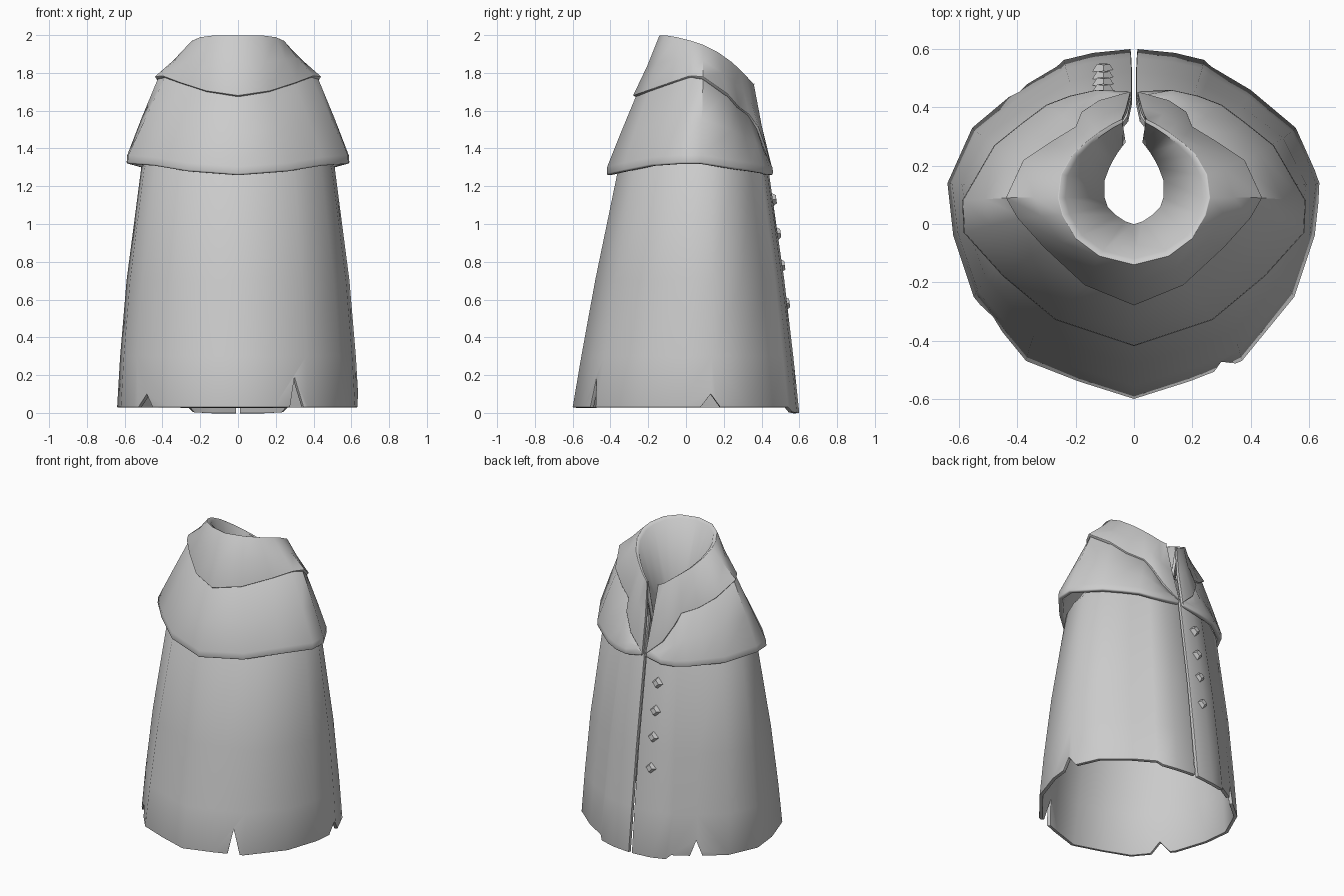
import bpy, bmesh, math
from mathutils import Vector, Matrix

cube = bpy.data.objects.get("Cube")
if cube:
    bpy.data.objects.remove(cube)

cloth = bpy.data.materials.new("grey cloth")
cloth.use_nodes = True
cloth.diffuse_color = (0.6, 0.6, 0.6, 1)
cloth.node_tree.nodes["Principled BSDF"].inputs["Base Color"].default_value = (0.6, 0.6, 0.6, 1)


def finish(bm, name):
    mesh = bpy.data.meshes.new(name)
    bm.to_mesh(mesh)
    bm.free()
    mesh.materials.append(cloth)
    obj = bpy.data.objects.new(name, mesh)
    bpy.context.collection.objects.link(obj)
    return obj


def apply_modifier(obj, kind, **settings):
    mod = obj.modifiers.new(kind.lower(), kind)
    for key, value in settings.items():
        setattr(mod, key, value)
    bpy.ops.object.select_all(action='DESELECT')
    obj.select_set(True)
    bpy.context.view_layer.objects.active = obj
    bpy.ops.object.modifier_apply(modifier=mod.name)


def soften(obj, width):
    """Round the cut edges of the cloth and shade it smooth."""
    apply_modifier(obj, 'BEVEL', width=width, segments=2, limit_method='ANGLE',
                   angle_limit=math.radians(65))
    bpy.ops.object.shade_smooth_by_angle(angle=math.radians(50))


def loft(rows, name, thickness):
    """Skin a sheet through rows of points, then give it thickness."""
    bm = bmesh.new()
    grid = [[bm.verts.new(p) for p in row] for row in rows]
    for low, high in zip(grid, grid[1:]):
        for i in range(len(low) - 1):
            bm.faces.new((low[i], low[i + 1], high[i + 1], high[i]))
    obj = finish(bm, name)
    apply_modifier(obj, 'SOLIDIFY', thickness=thickness, offset=-1)
    return obj


def full(half):
    """Mirror a half ring that starts on the centre line."""
    half = [Vector(p) for p in half]
    return [Vector((-p.x, p.y, p.z)) for p in reversed(half[1:])] + half


def blend(a, b, t, bulge, lift=0):
    """Ring between two rings, swollen about the neck axis."""
    out = []
    for p, q in zip(a, b):
        v = Vector(p).lerp(Vector(q), t)
        out.append((v.x * bulge, 0.1 + (v.y - 0.1) * bulge, v.z + lift))
    return out


# Skirt heights: z, x scale, y scale, y shift, half gap of the opening
PROFILE = [(0.03, 1, 1, 0, 0.012), (0.3, 0.975, 0.935, 0.007, 0.01),
           (0.7, 0.922, 0.835, 0.02, 0.008), (1.3, 0.8, 0.66, 0.039, 0.008),
           (1.5, 0.57, 0.5, 0.07, 0.022), (1.52, 0.26, 0.34, 0.15, 0.035)]
# Hem plan, ending in the stepped, longer panel beside the opening: x, y, drop
skirt_hem = [(0, -0.6, 0), (0.19, -0.54, 0), (0.37, -0.47, 0), (0.55, -0.25, 0),
             (0.62, -0.04, 0), (0.64, 0.14, 0), (0.555, 0.33, 0), (0.4, 0.46, 0),
             (0.265, 0.54, 0), (0.24, 0.563, 0.025), (0.14, 0.587, 0.03), (0.005, 0.6, 0.03)]
rows = []
for k, (z, sx, sy, oy, gap) in enumerate(PROFILE):
    rows.append(full([(max(x * sx, gap) if x else 0, y * sy + oy, z - (drop if k == 0 else 0))
                      for x, y, drop in skirt_hem]))
skirt = loft(rows, "cloak_skirt", 0.022)

# Torn notches in the hem: x, y, apex height, half width
for x, y, top, half in [(0.31, -0.49, 0.19, 0.045), (0.63, 0.13, 0.1, 0.075),
                        (-0.4, 0.46, 0.13, 0.05), (-0.5, -0.33, 0.1, 0.085)]:
    out = Vector((x, y, 0)).normalized()
    side = Vector((-out.y, out.x, 0))
    bm = bmesh.new()
    ends = []
    for s in (-0.12, 0.12):
        c = Vector((x, y, 0)) + out * s
        ends.append([bm.verts.new(p) for p in (c - side * half, c + side * half,
                                               c + Vector((0, 0, top)))])
    bm.faces.new(ends[0])
    bm.faces.new(ends[1])
    for i in range(3):
        j = (i + 1) % 3
        bm.faces.new((ends[0][i], ends[0][j], ends[1][j], ends[1][i]))
    bmesh.ops.recalc_face_normals(bm, faces=bm.faces)
    cutter = finish(bm, "notch_cutter")
    cutter.hide_render = True
    apply_modifier(skirt, 'BOOLEAN', operation='DIFFERENCE', solver='EXACT', object=cutter)
    bpy.data.objects.remove(cutter)
soften(skirt, 0.005)

# Collar rings: turned-down edge with lapels, upper rim, neck hole
edge = [(0, -0.28, 1.68), (0.17, -0.21, 1.705), (0.31, -0.08, 1.75), (0.4, 0.02, 1.785),
        (0.44, 0.09, 1.78), (0.38, 0.22, 1.69), (0.29, 0.28, 1.62), (0.2, 0.335, 1.58),
        (0.18, 0.385, 1.51), (0.12, 0.425, 1.4), (0.012, 0.455, 1.3)]
rim = [(0, -0.14, 2), (0.12, -0.11, 2), (0.2, -0.05, 1.99), (0.245, 0.03, 1.97),
       (0.26, 0.09, 1.95), (0.25, 0.17, 1.91), (0.21, 0.24, 1.86), (0.16, 0.285, 1.82),
       (0.12, 0.315, 1.79), (0.08, 0.34, 1.76), (0.04, 0.36, 1.74)]
neck_plan = [(0, 0), (0.03, 0.01), (0.06, 0.03), (0.09, 0.06), (0.1, 0.09), (0.1, 0.15),
             (0.085, 0.19), (0.07, 0.22), (0.055, 0.245), (0.04, 0.265), (0.028, 0.28)]
neck = [(x, y, 1.58 - 0.7 * y) for x, y in neck_plan]
collar = loft([full(r) for r in (edge, blend(edge, rim, 0.5, 0.98), rim,
                                 blend(rim, neck, 0.15, 1, 0.05), neck)], "collar", 0.02)
soften(collar, 0.007)

# Shoulder cape, fitting closely under the collar
cape_hem = [(0, -0.42, 1.26), (0.27, -0.33, 1.28), (0.45, -0.18, 1.31), (0.585, -0.03, 1.32),
            (0.59, 0.08, 1.32), (0.48, 0.27, 1.29), (0.38, 0.35, 1.28), (0.3, 0.41, 1.27),
            (0.22, 0.44, 1.26), (0.13, 0.46, 1.26), (0.015, 0.455, 1.28)]
cape_top = [(x * 0.94, 0.1 + (y - 0.1) * 0.94, z + 0.015) for x, y, z in edge]
lip = blend(cape_hem, cape_top, 0.02, 1, 0.035)
cape = loft([full(r) for r in (cape_hem, lip, blend(cape_hem, cape_top, 0.5, 1.02), cape_top)],
            "shoulder_cape", 0.03)
soften(cape, 0.01)

# Diamond buttons beside the opening
for k, z in enumerate((0.58, 0.78, 0.95, 1.13)):
    t = (z - 0.03) / 1.27
    y = 0.592 * (1 - 0.34 * t) + 0.039 * t + 0.014
    bm = bmesh.new()
    bmesh.ops.create_cone(bm, cap_ends=True, segments=4, radius1=0.038, radius2=0.022,
                          depth=0.026)
    bmesh.ops.transform(bm, verts=bm.verts, matrix=Matrix.Translation((-0.105, y, z))
                        @ Matrix.Rotation(math.radians(-82), 4, 'X'))
    finish(bm, f"button_{k + 1}")
